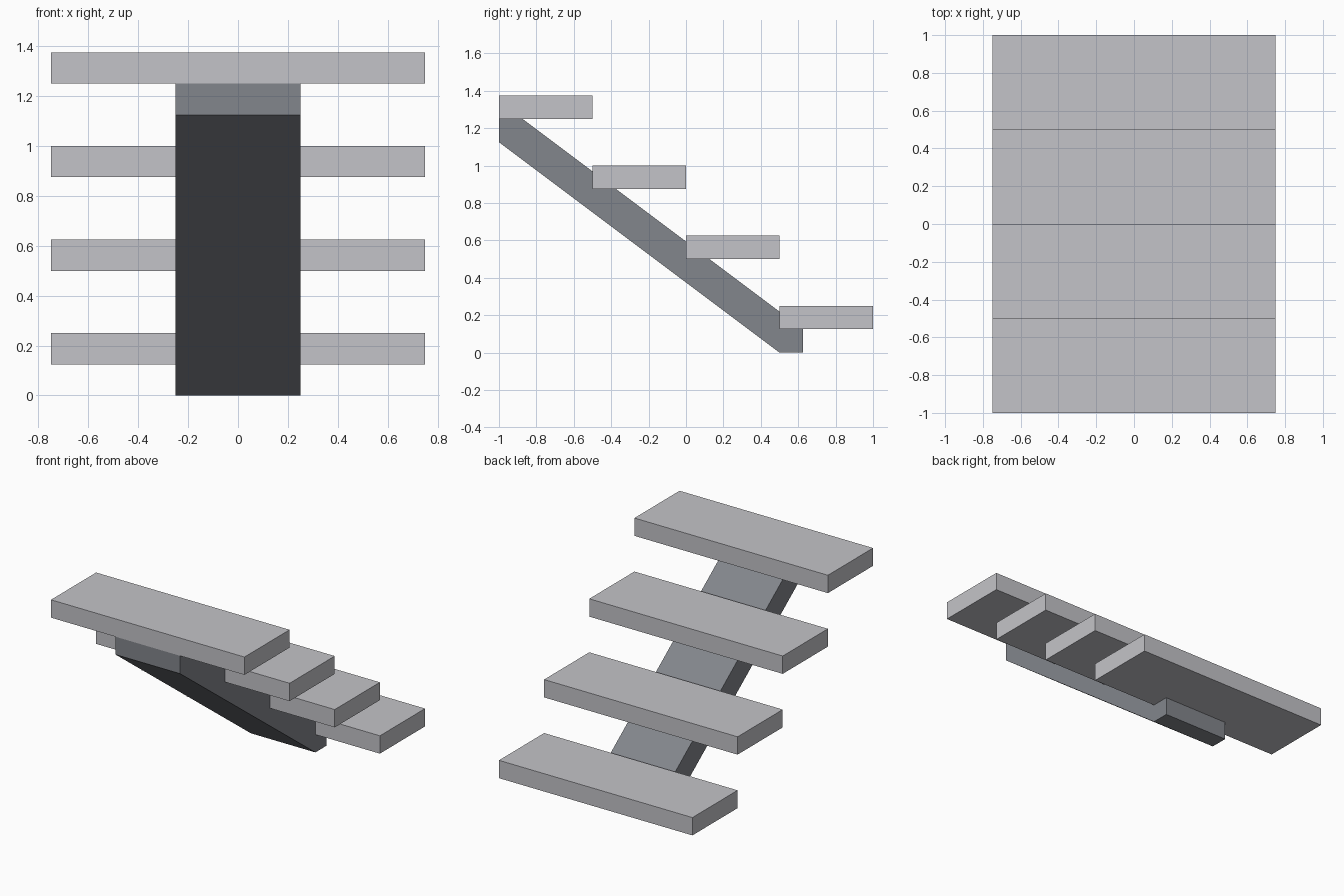
import bpy

if "Cube" in bpy.data.objects:
    bpy.data.objects.remove(bpy.data.objects["Cube"])


def material(name, rgb):
    m = bpy.data.materials.new(name)
    m.diffuse_color = (*rgb, 1)
    m.use_nodes = True
    m.node_tree.nodes["Principled BSDF"].inputs["Base Color"].default_value = m.diffuse_color
    return m


def extrude_x(name, profile, half_width, mat):
    """Solid from a (y, z) profile, counter-clockwise seen from +x."""
    n = len(profile)
    verts = [(x, y, z) for x in (-half_width, half_width) for y, z in profile]
    faces = [tuple(range(n))[::-1], tuple(range(n, 2 * n))]
    faces += [(i, (i + 1) % n, (i + 1) % n + n, i + n) for i in range(n)]
    mesh = bpy.data.meshes.new(name)
    mesh.from_pydata(verts, [], faces)
    mesh.materials.append(mat)
    obj = bpy.data.objects.new(name, mesh)
    bpy.context.collection.objects.link(obj)
    return obj


tread_mat = material("light grey tread", (0.55, 0.55, 0.58))
beam_mat = material("blue grey beam", (0.225, 0.237, 0.262))

# Four floating treads, rising towards the front
for i in range(4):
    y, z = 0.5 - 0.5 * i, 0.125 + 0.375 * i
    extrude_x(f"tread_{i + 1}",
              [(y, z), (y + 0.5, z), (y + 0.5, z + 0.125), (y, z + 0.125)],
              0.75, tread_mat)

# Central sloping support beam
extrude_x("support_beam",
          [(0.5, 0), (0.625, 0), (0.625, 0.125),
           (-0.875, 1.25), (-1, 1.25), (-1, 1.125)],
          0.25, beam_mat)
